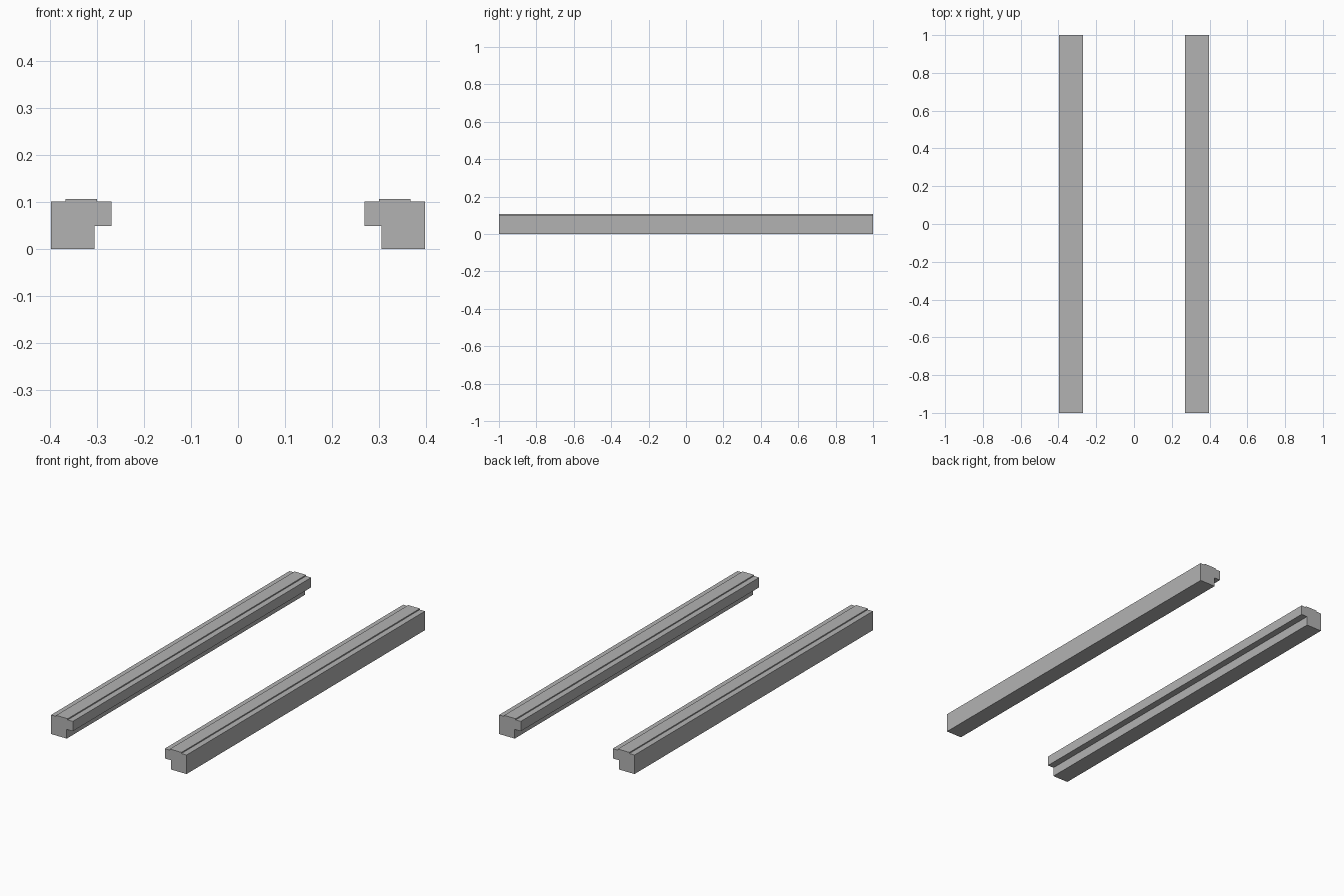
import bpy
import bmesh

cube = bpy.data.objects.get("Cube")
if cube:
    bpy.data.objects.remove(cube, do_unlink=True)

grey = bpy.data.materials.new("plain grey")
grey.use_nodes = True
colour = (0.45, 0.45, 0.45, 1.0)
grey.diffuse_color = colour
grey.node_tree.nodes["Principled BSDF"].inputs["Base Color"].default_value = colour

# Rail cross-section: foot, inner overhanging lip and raised top strip
PROFILE = [(0.306, 0), (0.398, 0), (0.398, 0.101), (0.368, 0.101), (0.368, 0.107),
           (0.30, 0.107), (0.30, 0.101), (0.27, 0.101), (0.27, 0.049), (0.306, 0.049)]


def make_rail(name, side):
    """Extrude the cross-section along the full length on one side."""
    bm = bmesh.new()
    face = bm.faces.new([bm.verts.new((side * x, -1, z)) for x, z in PROFILE])
    swept = bmesh.ops.extrude_face_region(bm, geom=[face], use_keep_orig=True)
    for v in swept["geom"]:
        if isinstance(v, bmesh.types.BMVert):
            v.co.y = 1
    bmesh.ops.recalc_face_normals(bm, faces=bm.faces)
    mesh = bpy.data.meshes.new(name)
    bm.to_mesh(mesh)
    bm.free()
    mesh.materials.append(grey)
    rail = bpy.data.objects.new(name, mesh)
    bpy.context.collection.objects.link(rail)


make_rail("left_rail", 1)
make_rail("right_rail", -1)
